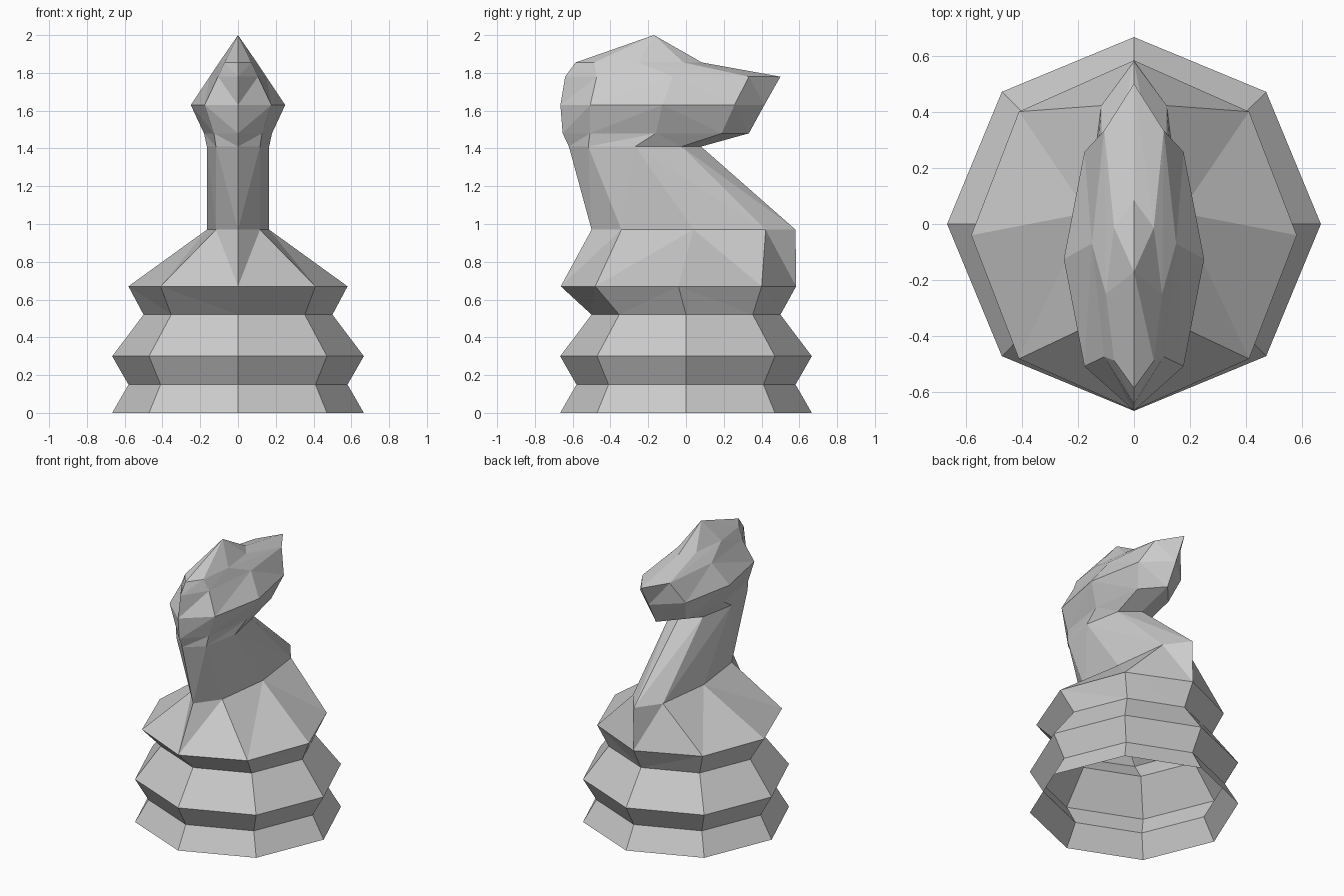
import bpy, bmesh
from math import sin, cos, pi

if "Cube" in bpy.data.objects:
    bpy.data.objects.remove(bpy.data.objects["Cube"], do_unlink=True)

stone = bpy.data.materials.new("light_grey_stone")
stone.use_nodes = True
GREY = (0.6, 0.6, 0.6, 1)
stone.diffuse_color = GREY
stone.node_tree.nodes["Principled BSDF"].inputs["Base Color"].default_value = GREY


def loft(name, rings, apex=None):
    """Join half octagon rings (z, half width, centre y, half depth), then mirror."""
    bm = bmesh.new()
    loops = [[bm.verts.new((w * sin(k * pi / 4), cy - d * cos(k * pi / 4), z))
              for k in range(5)] for z, w, cy, d in rings]
    for row in loops:
        row[0].co.x = row[4].co.x = 0
    for low, up in zip(loops, loops[1:]):
        for k in range(4):
            a, b, c, d = low[k], low[k + 1], up[k + 1], up[k]
            # creases fan out from the side corner, alike towards front and back
            tris = ((a, b, c), (a, c, d)) if k < 2 else ((a, b, d), (b, c, d))
            for tri in tris:
                bm.faces.new(tri)
    if apex:
        tip = bm.verts.new(apex)
        for k in range(4):
            bm.faces.new((loops[-1][k], loops[-1][k + 1], tip))
    bmesh.ops.dissolve_limit(bm, angle_limit=0.002, verts=bm.verts[:], edges=bm.edges[:])
    mesh = bpy.data.meshes.new(name)
    bm.to_mesh(mesh)
    bm.free()
    mesh.materials.append(stone)
    obj = bpy.data.objects.new(name, mesh)
    bpy.context.collection.objects.link(obj)
    mirror = obj.modifiers.new("mirror", 'MIRROR')
    mirror.use_clip = True


# Rings shared by neighbouring parts
waist = (0.52, 0.5, 0, 0.5)
collar = (0.97, 0.165, 0.04, 0.54)
throat = (1.41, 0.165, -0.27, 0.35)

# Stepped octagonal foot, open underneath
loft("base", [(0, 0.666, 0, 0.666), (0.15, 0.58, 0, 0.58),
              (0.3, 0.666, 0, 0.666), waist])
# Shoulders narrowing to the neck
loft("shoulders", [waist, (0.67, 0.58, -0.04, 0.623), collar])
# Neck leaning forward
loft("neck", [collar, throat])
# Head with a pointed rear and crown
loft("head", [throat, (1.48, 0.18, -0.16, 0.493), (1.63, 0.25, -0.125, 0.54),
              (1.78, 0.15, -0.07, 0.57), (1.855, 0.1, -0.25, 0.335)],
     apex=(0, -0.17, 2))
